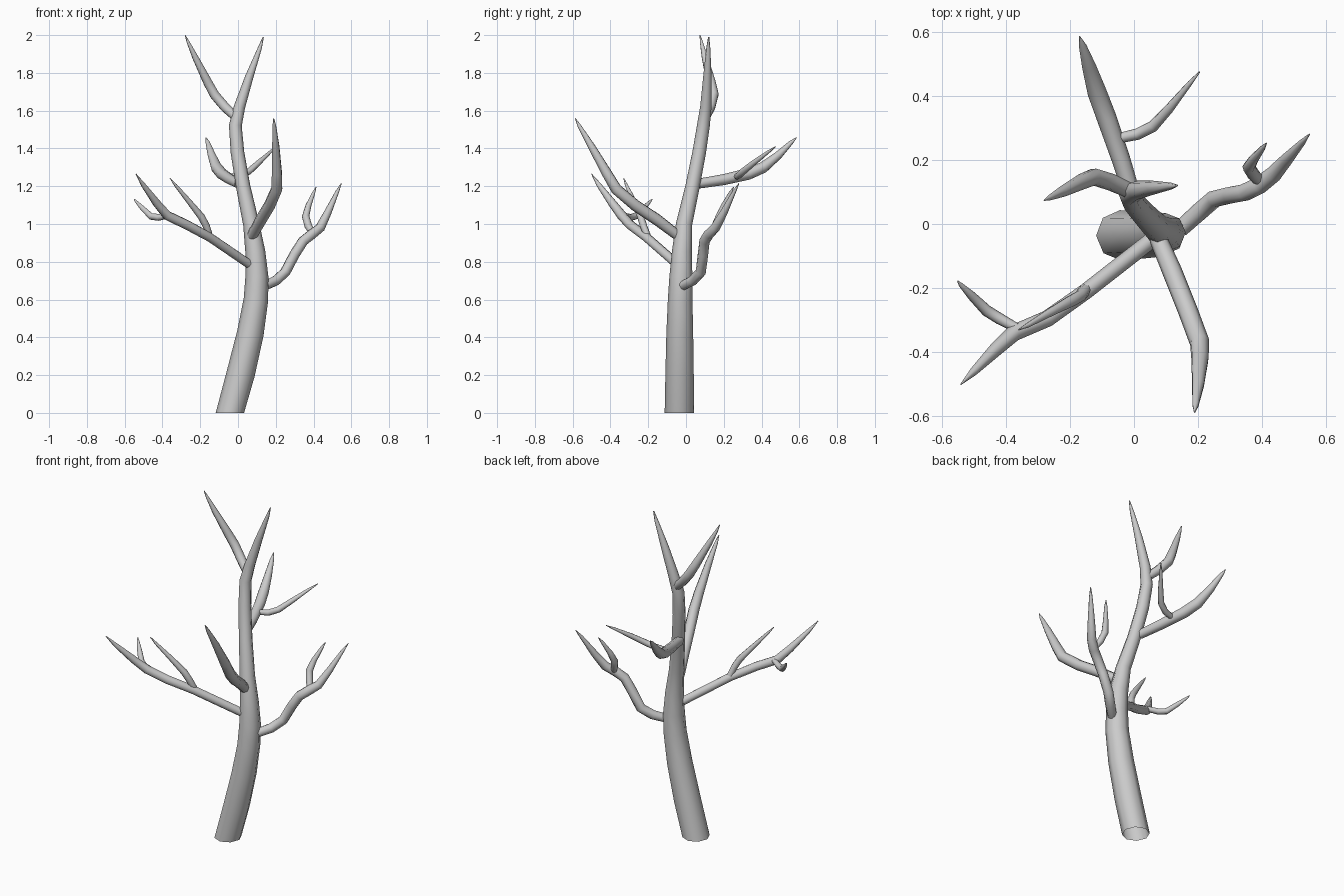
import bpy


def limb(name, points, caps=True):
    """Eight-sided tapering tube through (x, y, z, radius) points."""
    cu = bpy.data.curves.new(name, 'CURVE')
    cu.dimensions = '3D'
    cu.bevel_depth = 1.0
    cu.bevel_resolution = 2
    cu.use_fill_caps = caps
    sp = cu.splines.new('POLY')
    sp.points.add(len(points) - 1)
    for p, (x, y, z, r) in zip(sp.points, points):
        p.co = (x, y, z, 1)
        p.radius = r
    sp.use_smooth = True
    ob = bpy.data.objects.new(name, cu)
    bpy.context.collection.objects.link(ob)
    bpy.ops.object.select_all(action='DESELECT')
    ob.select_set(True)
    bpy.context.view_layer.objects.active = ob
    bpy.ops.object.convert(target='MESH')
    ob = bpy.context.object
    ob.name = name
    bpy.ops.object.shade_smooth_by_angle(angle=1.05)
    return ob


# Trunk, leaning right, then curving back and up to a point
trunk = limb("trunk", [
    (-0.043, -0.035, 0, .078), (0.015, -0.034, .21, .075), (0.065, -0.033, .42, .071),
    (0.095, -0.031, .6, .065), (0.1, -0.027, .72, .061), (0.092, -0.022, .85, .053),
    (0.07, -0.01, 1.0, .043), (0.027, .035, 1.2, .038), (-0.003, .07, 1.38, .036),
    (-0.014, .092, 1.52, .034), (0.008, .105, 1.62, .03), (0.06, .113, 1.78, .022),
    (0.115, .118, 1.93, .011), (0.134, .12, 1.99, .003)], caps=False)
# Keep the foot flat on the ground
for v in trunk.data.vertices:
    if v.co.z < 0.06:
        v.co.z = 0

# Upper left fork
limb("top_fork", [
    (-0.005, .1, 1.56, .024), (-0.07, .13, 1.62, .027), (-0.125, .147, 1.685, .027),
    (-0.16, .133, 1.75, .025), (-0.225, .1, 1.88, .017), (-0.265, .081, 1.965, .008),
    (-0.28, .074, 2.0, .002)])

# Left limb and its two twigs
limb("left_limb", [
    (0.055, -0.05, .79, .025), (-0.15, -0.21, .93, .025), (-0.27, -0.295, .995, .026),
    (-0.375, -0.34, 1.045, .026), (-0.43, -0.39, 1.11, .022), (-0.5, -0.46, 1.205, .013),
    (-0.54, -0.5, 1.265, .002)])
limb("left_inner_twig", [
    (-0.152, -0.205, .94, .018), (-0.168, -0.225, .99, .019), (-0.195, -0.24, 1.04, .019),
    (-0.26, -0.275, 1.12, .014), (-0.33, -0.315, 1.205, .008), (-0.36, -0.33, 1.243, .002)])
limb("left_outer_twig", [
    (-0.365, -0.325, 1.045, .015), (-0.42, -0.295, 1.035, .018), (-0.46, -0.27, 1.04, .018),
    (-0.505, -0.225, 1.083, .014), (-0.54, -0.19, 1.12, .007), (-0.55, -0.178, 1.132, .002)])

# Front limb
limb("front_limb", [
    (0.075, -0.045, .94, .028), (0.12, -0.15, 1.02, .031), (0.168, -0.27, 1.1, .031),
    (0.205, -0.37, 1.185, .031), (0.206, -0.42, 1.27, .028), (0.2, -0.5, 1.41, .02),
    (0.192, -0.565, 1.52, .01), (0.189, -0.587, 1.56, .002)])

# Right limb and its twig
limb("right_limb", [
    (0.145, -0.015, .675, .026), (0.2, .035, .7, .028), (0.25, .078, .745, .028),
    (0.3, .09, .84, .028), (0.345, .098, .91, .028), (0.39, .12, .945, .028),
    (0.435, .155, .98, .026), (0.475, .2, 1.06, .02), (0.525, .255, 1.17, .01),
    (0.547, .28, 1.215, .002)])
limb("right_twig", [
    (0.395, .13, .95, .017), (0.372, .155, .99, .02), (0.358, .177, 1.04, .02),
    (0.372, .2, 1.095, .016), (0.4, .235, 1.165, .009), (0.413, .252, 1.195, .002)])

# Back limb and its twig
limb("back_limb", [
    (0.005, .055, 1.212, .026), (-0.04, .2, 1.235, .029), (-0.085, .33, 1.265, .031),
    (-0.115, .41, 1.3, .03), (-0.14, .49, 1.365, .022), (-0.16, .555, 1.43, .012),
    (-0.17, .585, 1.458, .002)])
limb("back_twig", [
    (-0.045, .268, 1.25, .016), (0.01, .28, 1.257, .018), (0.06, .305, 1.28, .018),
    (0.11, .36, 1.325, .015), (0.175, .44, 1.385, .008), (0.205, .475, 1.41, .002)])
